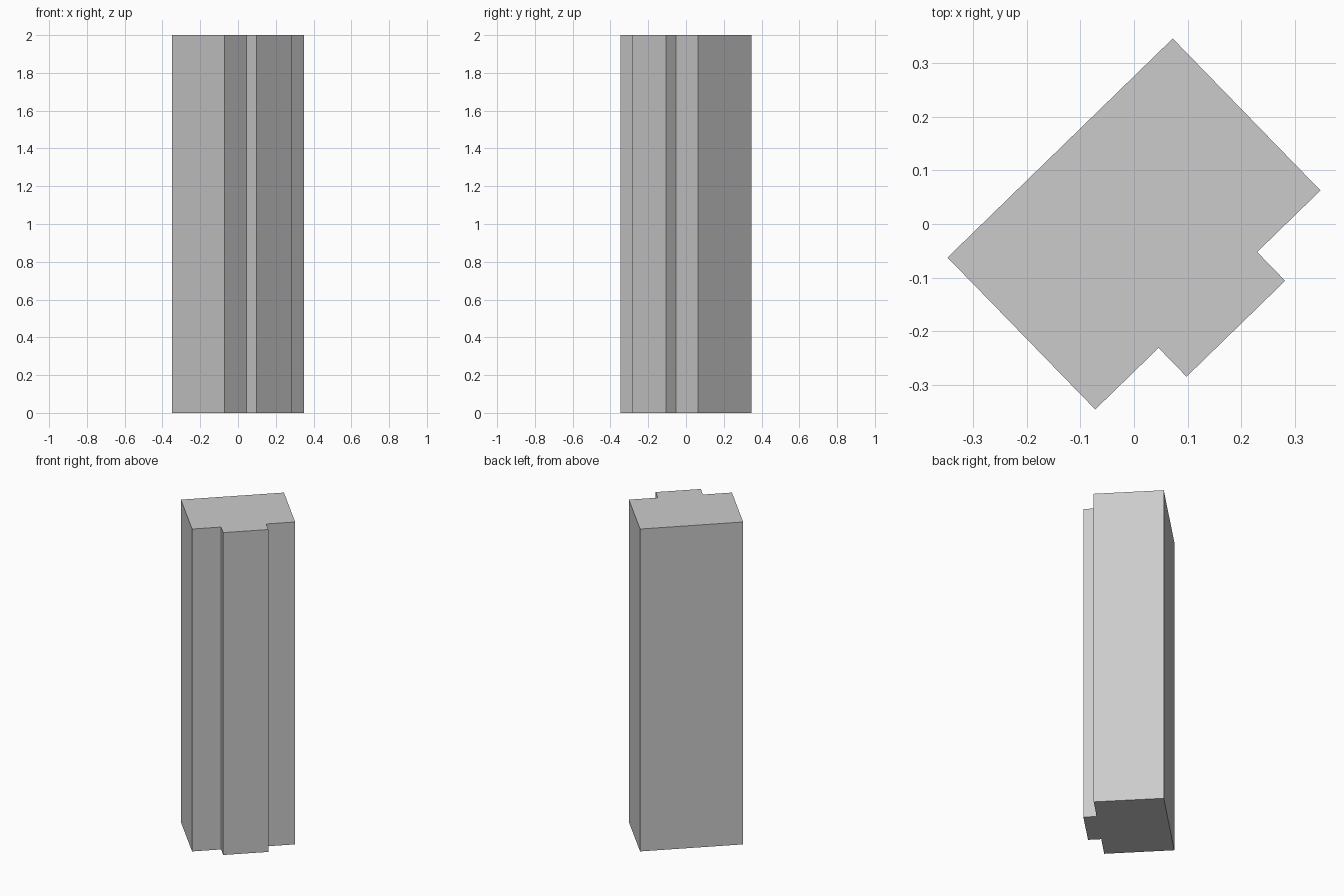
import bpy, bmesh
from math import radians
from mathutils import Matrix

if "Cube" in bpy.data.objects:
    bpy.data.objects.remove(bpy.data.objects["Cube"])

HEIGHT = 2.0
ANGLE = radians(44.2)
HALF_W, HALF_D = 0.2935, 0.198   # main shaft
TAB_W, TAB_D = 0.1285, 0.273     # raised strip on the front face

# Half of the cross-section, mirrored across x to close the outline
half = [(TAB_W, -TAB_D), (TAB_W, -HALF_D), (HALF_W, -HALF_D), (HALF_W, HALF_D)]
outline = half + [(-x, y) for x, y in reversed(half)]

# Pillar: extrude the outline upward and turn it on the spot
bm = bmesh.new()
base = bm.faces.new([bm.verts.new((x, y, 0)) for x, y in outline])
result = bmesh.ops.extrude_face_region(bm, geom=[base], use_keep_orig=True)
top = [g for g in result["geom"] if isinstance(g, bmesh.types.BMVert)]
bmesh.ops.translate(bm, verts=top, vec=(0, 0, HEIGHT))
bmesh.ops.rotate(bm, verts=bm.verts, cent=(0, 0, 0), matrix=Matrix.Rotation(ANGLE, 3, 'Z'))
bmesh.ops.recalc_face_normals(bm, faces=bm.faces)

mesh = bpy.data.meshes.new("pillar")
bm.to_mesh(mesh)
bm.free()
bpy.context.collection.objects.link(bpy.data.objects.new("pillar", mesh))
